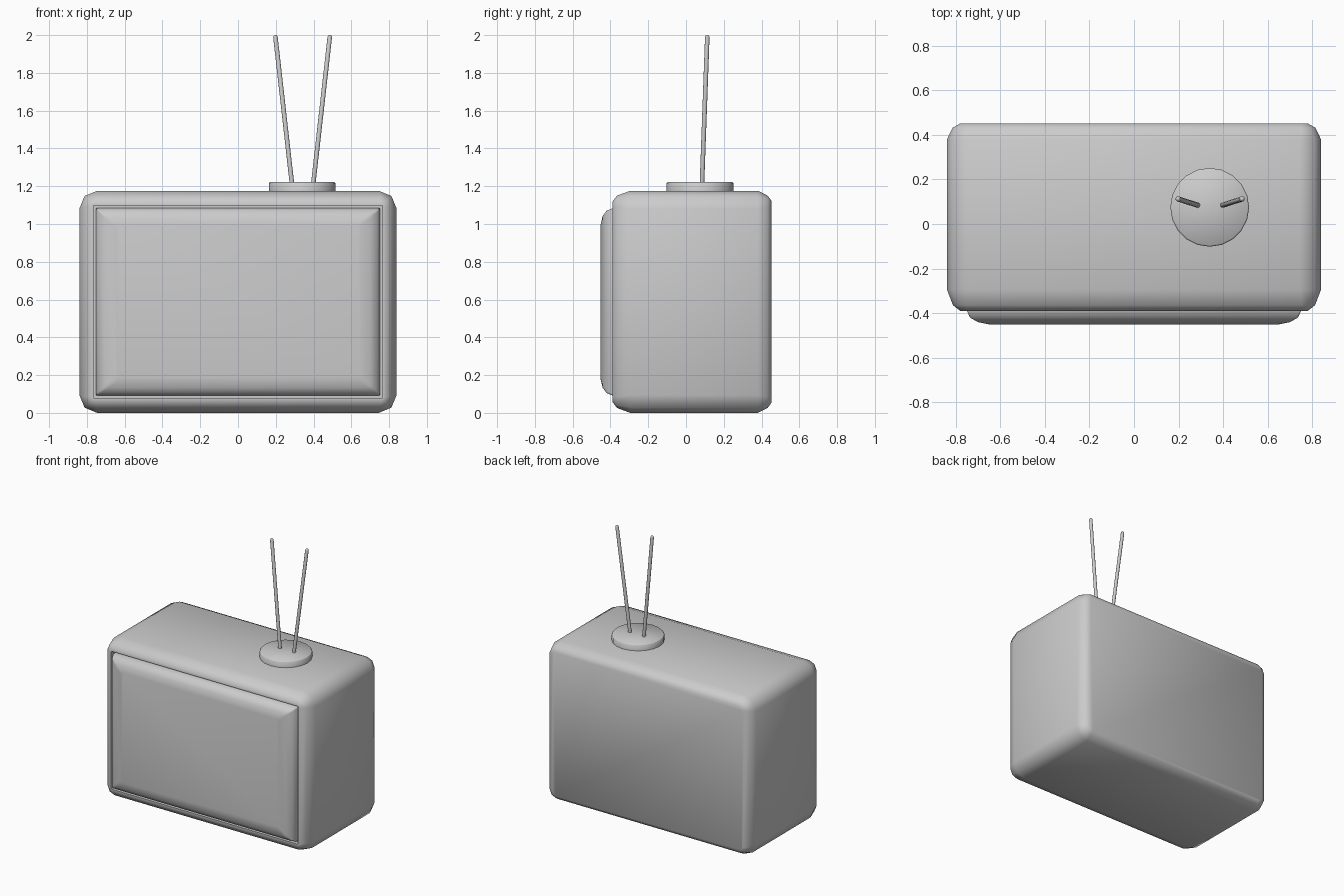
import bpy, bmesh, math
from mathutils import Vector

if "Cube" in bpy.data.objects:
    bpy.data.objects.remove(bpy.data.objects["Cube"])

CZ = 0.588  # height of the cabinet's middle


def finish(name, bm, angle=40):
    bmesh.ops.recalc_face_normals(bm, faces=bm.faces)
    me = bpy.data.meshes.new(name)
    bm.to_mesh(me)
    bm.free()
    ob = bpy.data.objects.new(name, me)
    bpy.context.collection.objects.link(ob)
    bpy.ops.object.select_all(action='DESELECT')
    ob.select_set(True)
    bpy.context.view_layer.objects.active = ob
    bpy.ops.object.shade_smooth_by_angle(angle=math.radians(angle))
    return ob


def rounded_loft(name, rings, seg=2, angle=40):
    """Loft rounded rectangles (y, half width, half height, corner radius)."""
    bm = bmesh.new()
    loops = []
    for y, hx, hz, r in rings:
        loop = []
        for k, (sx, sz) in enumerate([(1, 1), (-1, 1), (-1, -1), (1, -1)]):
            for i in range(seg + 1):
                a = math.pi / 2 * (k + i / seg)
                loop.append(bm.verts.new((sx * (hx - r) + r * math.cos(a), y,
                                          CZ + sz * (hz - r) + r * math.sin(a))))
        loops.append(loop)
    n = len(loops[0])
    for a, b in zip(loops, loops[1:]):
        for i in range(n):
            bm.faces.new((a[i], a[(i + 1) % n], b[(i + 1) % n], b[i]))
    bm.faces.new(loops[0])
    bm.faces.new(loops[-1])
    return finish(name, bm, angle)


def rod(name, path):
    """Round tube through (point, radius) pairs along one straight axis."""
    bm = bmesh.new()
    axis = (path[-1][0] - path[0][0]).normalized()
    q = Vector((0, 0, 1)).rotation_difference(axis)
    loops = [[bm.verts.new(p + q @ Vector((r * math.cos(a), r * math.sin(a), 0)))
              for a in (math.tau * i / 12 for i in range(12))] for p, r in path]
    for a, b in zip(loops, loops[1:]):
        for i in range(12):
            bm.faces.new((a[i], a[(i + 1) % 12], b[(i + 1) % 12], b[i]))
    bm.faces.new(loops[0])
    bm.faces.new(loops[-1])
    return finish(name, bm, 60)


# Cabinet: screen recess, front lip, rounded sides, closed back
rounded_loft("cabinet", [
    (-0.36, 0.765, 0.51, 0.004),
    (-0.39, 0.765, 0.51, 0.004),
    (-0.39, 0.78, 0.529, 0.025),
    (-0.365, 0.813, 0.562, 0.06),
    (-0.295, 0.84, 0.588, 0.095),
    (0.38, 0.84, 0.588, 0.095),
    (0.432, 0.815, 0.562, 0.06),
    (0.452, 0.78, 0.535, 0.03),
], angle=50)

# Bulging screen set in the recess
rounded_loft("screen", [
    (-0.35, 0.752, 0.497, 0.004),
    (-0.39, 0.75, 0.495, 0.006),
    (-0.42, 0.737, 0.483, 0.01),
    (-0.441, 0.70, 0.455, 0.015),
    (-0.452, 0.645, 0.41, 0.02),
], angle=50)

# Round antenna base
bm = bmesh.new()
bmesh.ops.create_cone(bm, cap_ends=True, segments=20, radius1=0.177, radius2=0.177, depth=0.06)
bmesh.ops.translate(bm, verts=bm.verts, vec=(0.34, 0.075, 1.192))
rim = [e for e in bm.edges if all(v.co.z > 1.2 for v in e.verts)]
bmesh.ops.bevel(bm, geom=rim, offset=0.006, segments=1, affect='EDGES')
finish("antenna_base", bm, 50)

# Two splayed antenna rods with rounded tips
for side, name in ((-1, "antenna_left"), (1, "antenna_right")):
    low = Vector((0.342 + side * 0.055, 0.084, 1.2))
    top = Vector((0.342 + side * 0.145, 0.113, 2.0))
    d = (top - low).normalized()
    rod(name, [(low, 0.012), (top - d * 0.012, 0.012), (top - d * 0.004, 0.009), (top, 0.004)])
